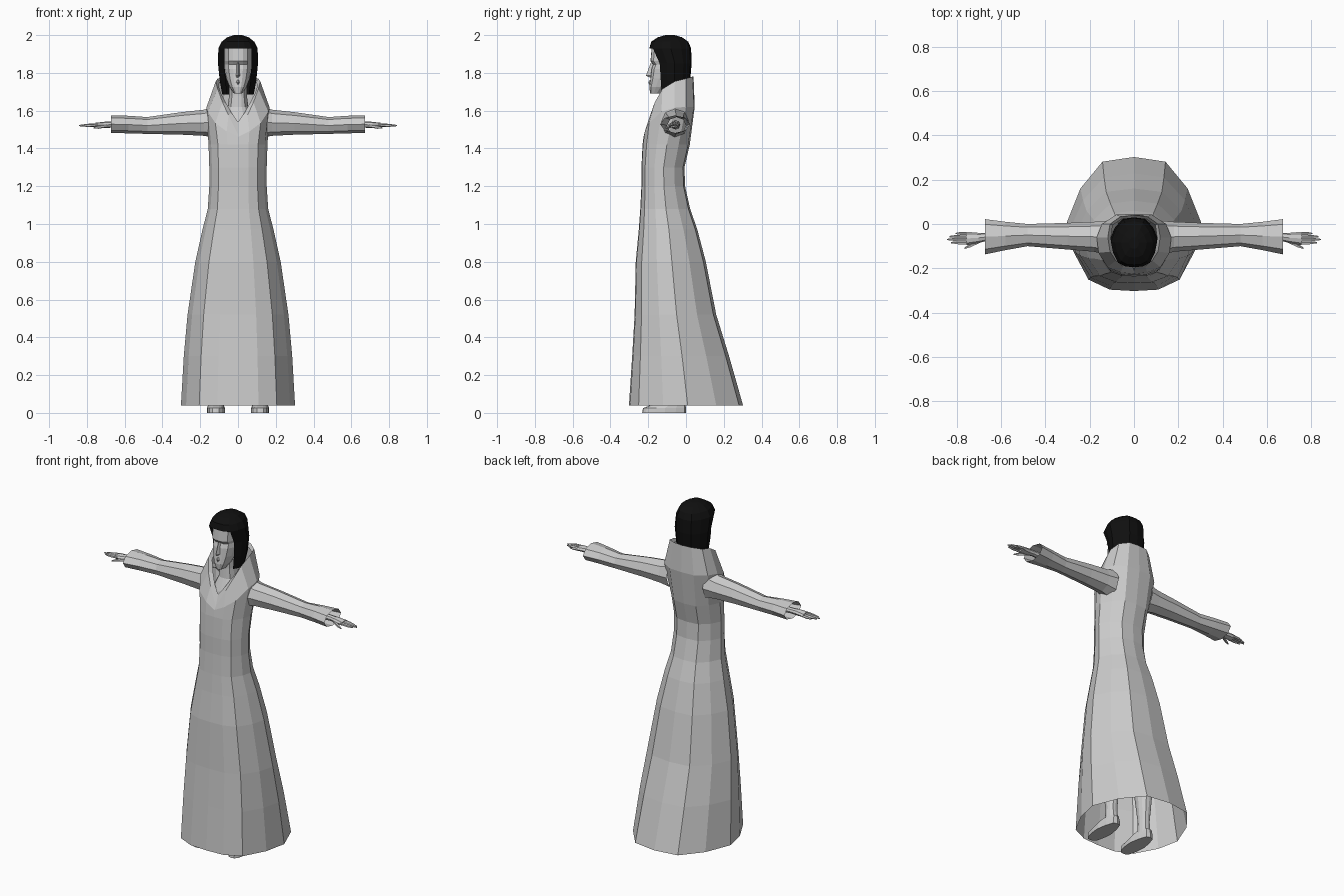
import bpy, bmesh, math
from mathutils import Vector


def material(name, rgb):
    m = bpy.data.materials.new(name)
    m.diffuse_color = (*rgb, 1)
    return m


GREY = material("pale grey", (0.6, 0.6, 0.6))
BLACK = material("black hair", (0.005, 0.005, 0.005))

# half outline from front to back, completed by mirroring to 14 sides
HALF = [(0, -1), (.36, -.98), (.68, -.83), (.91, -.4),
        (1, .03), (.8, .53), (.47, .93), (0, 1)]


def whole(half):
    return half + [(-p[0], *p[1:]) for p in reversed(half[1:-1])]


def ring(z, hx, yf, yb):
    c, d = (yf + yb) / 2, (yb - yf) / 2
    return whole([(x * hx, c + y * d, z) for x, y in HALF])


def loft(name, rings, mat, start=True, end=True, mirror=False, skip=None):
    """Skin a stack of equal rings; skip(row, column) leaves holes."""
    bm = bmesh.new()
    rows = [[bm.verts.new(p) for p in r] for r in rings]
    n = len(rows[0])
    for i in range(len(rows) - 1):
        for j in range(n):
            if not (skip and skip(i, j)):
                k = (j + 1) % n
                bm.faces.new((rows[i][j], rows[i][k], rows[i + 1][k], rows[i + 1][j]))
    if start:
        bm.faces.new(rows[0][::-1])
    if end:
        bm.faces.new(rows[-1])
    bmesh.ops.recalc_face_normals(bm, faces=bm.faces)
    me = bpy.data.meshes.new(name)
    bm.to_mesh(me)
    bm.free()
    me.materials.append(mat)
    ob = bpy.data.objects.new(name, me)
    bpy.context.collection.objects.link(ob)
    if mirror:
        ob.modifiers.new("mirror", 'MIRROR').use_mirror_merge = False
    return ob


def oval_x(x, y0, y1, z0, z1, n=8):
    """Upright cross-section for parts that run along x."""
    return [(x, (y0 + y1) / 2 + (y1 - y0) / 2 * math.cos(a),
             (z0 + z1) / 2 + (z1 - z0) / 2 * math.sin(a))
            for a in (2 * math.pi * i / n for i in range(n))]


# robe: open hem, waist and chest, then a raised collar with a V neck
robe = [ring(*r) for r in [
    (.04, .302, -.302, .302), (.3, .287, -.285, .228), (.52, .267, -.272, .16),
    (.8, .226, -.266, .105), (.97, .188, -.25, .06), (1.08, .16, -.242, .022),
    (1.2, .152, -.236, -.005), (1.3, .152, -.236, -.008), (1.42, .156, -.23, .02)]]
shoulder = whole([(0, -.225, 1.46), (.06, -.218, 1.49), (.12, -.195, 1.535), (.16, -.13, 1.595),
                  (.168, -.06, 1.615), (.145, 0, 1.62), (.08, .042, 1.62), (0, .046, 1.62)])
rim = whole([(0, -.212, 1.475), (.05, -.19, 1.575), (.082, -.165, 1.645), (.108, -.125, 1.715),
             (.118, -.06, 1.755), (.108, 0, 1.77), (.06, .034, 1.78), (0, .04, 1.78)])
lapel = whole([(0, -.19, 1.54), (.035, -.172, 1.59), (.06, -.15, 1.635), (.092, -.115, 1.695),
               (.104, -.06, 1.735), (.096, -.005, 1.75), (.055, .022, 1.76), (0, .027, 1.76)])
loft("robe", robe + [shoulder, rim, lapel], GREY, False, False)

# sleeves with open flared cuffs
loft("sleeve", [oval_x(*r) for r in [
    (.12, -.14, .015, 1.455, 1.625), (.18, -.125, .01, 1.467, 1.605), (.3, -.115, .005, 1.473, 1.592),
    (.48, -.1, 0, 1.477, 1.566), (.58, -.118, .01, 1.48, 1.573), (.672, -.137, .022, 1.482, 1.575)]],
    GREY, False, False, True)

# arms and palms inside the sleeves
loft("hand", [oval_x(*r) for r in [
    (.45, -.08, -.03, 1.5, 1.55), (.67, -.078, -.04, 1.51, 1.542), (.7, -.085, -.04, 1.508, 1.542),
    (.755, -.095, -.035, 1.51, 1.536)]], GREY, mirror=True)
# fingers and thumb: start point, end point, radius
for name, a, b, r in [
        ("index_finger", (.745, -.086, 1.524), (.825, -.084, 1.52), .008),
        ("middle_finger", (.745, -.071, 1.525), (.842, -.07, 1.521), .008),
        ("ring_finger", (.745, -.056, 1.524), (.832, -.057, 1.52), .008),
        ("little_finger", (.745, -.042, 1.522), (.805, -.043, 1.518), .007),
        ("thumb", (.695, -.078, 1.52), (.765, -.11, 1.508), .009)]:
    a, b = Vector(a), Vector(b)
    rings = []
    for t, s in ((0, 1), (.6, 1), (1, .4)):
        p, q = a.lerp(b, t), r * s
        rings.append(oval_x(p.x, p.y - q, p.y + q, p.z - q, p.z + q, 5))
    loft(name, rings, GREY, mirror=True)


def shift(rings, dx):
    return [[(x + dx, y, z) for x, y, z in r] for r in rings]


# legs and feet under the robe
loft("leg", shift([ring(*r) for r in [
    (.03, .035, -.09, -.015), (.12, .032, -.085, -.02), (.3, .045, -.11, 0),
    (.5, .045, -.12, -.02), (.85, .06, -.16, -.01)]], .115), GREY, mirror=True)
loft("foot", shift([ring(*r) for r in [
    (0, .048, -.232, 0), (.025, .048, -.228, 0), (.055, .036, -.15, -.005)]], .117), GREY, mirror=True)

# neck and upper chest
loft("neck", [ring(*r) for r in [
    (1.46, .12, -.195, .02), (1.55, .09, -.17, .01), (1.62, .055, -.14, -.02),
    (1.68, .047, -.135, -.035), (1.76, .047, -.135, -.03)]], GREY)

# head
loft("head", [ring(*r) for r in [
    (1.692, .022, -.19, -.12), (1.725, .045, -.194, -.08), (1.77, .062, -.188, -.04),
    (1.82, .072, -.183, -.01), (1.845, .073, -.174, 0), (1.862, .074, -.188, 0),
    (1.93, .073, -.182, 0), (1.96, .055, -.16, -.03)]], GREY)
# nose wedge and lips
loft("nose", [[(-w, -.17, z), (0, y, z), (w, -.17, z)] for z, w, y in
              [(1.773, .014, -.186), (1.785, .017, -.212), (1.855, .007, -.186)]], GREY)
loft("lips", [[(-w, -.175, z), (0, y, z), (w, -.175, z)] for z, w, y in
              [(1.738, .012, -.194), (1.75, .024, -.2), (1.762, .014, -.194)]], GREY)

# hair shell, left open in front of the face
loft("hair", [ring(*r) for r in [
    (1.685, .083, -.14, 0), (1.76, .097, -.148, .022), (1.85, .106, -.155, .03),
    (1.93, .104, -.194, .027), (1.965, .086, -.184, .012), (1.988, .058, -.15, -.02),
    (2.0, .022, -.11, -.06)]], BLACK, False, True,
    skip=lambda i, j: i < 3 and j in (0, 1, 12, 13))
